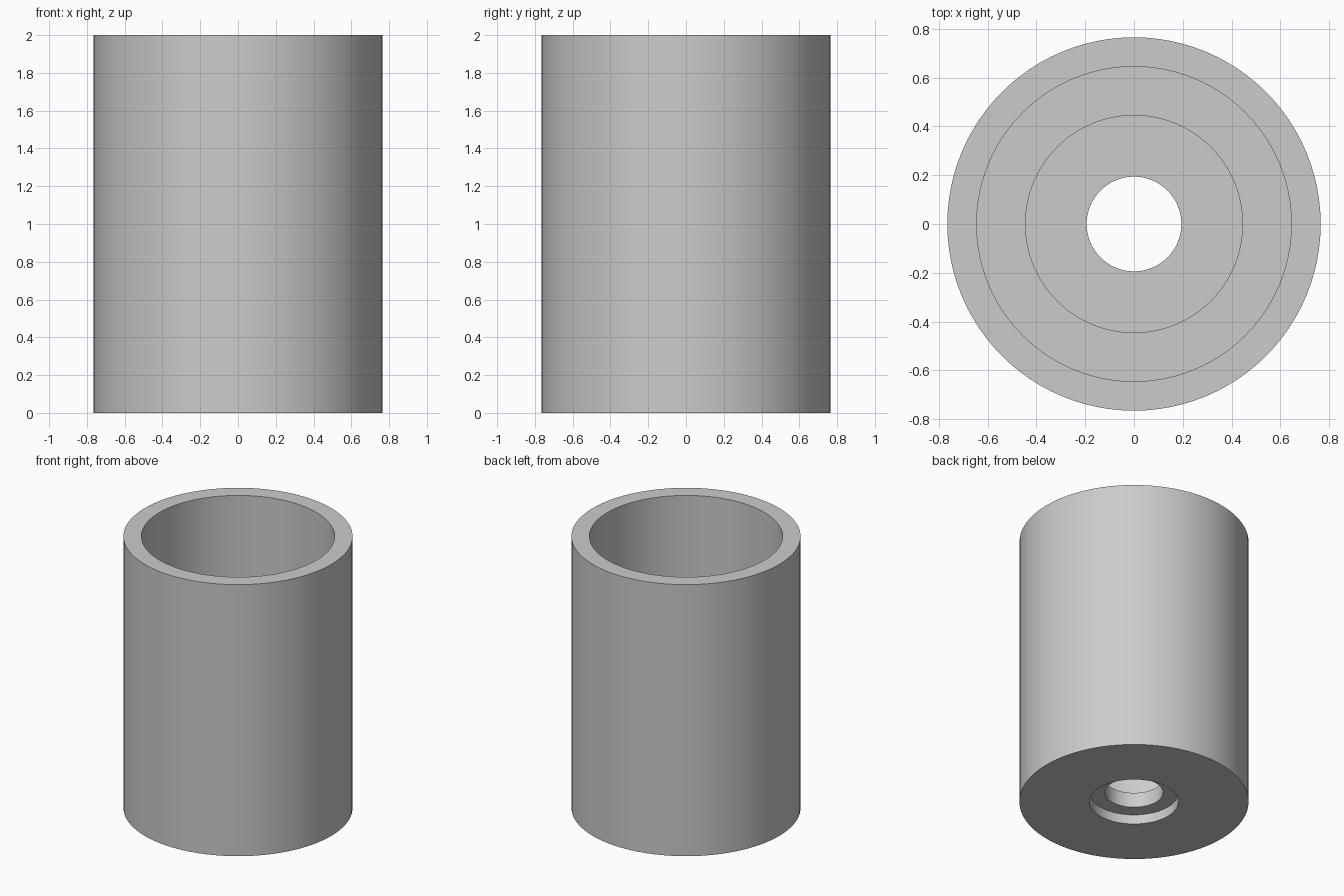
import bpy, bmesh, math

cube = bpy.data.objects.get("Cube")
if cube:
    bpy.data.objects.remove(cube, do_unlink=True)

# Single plain grey finish
grey = bpy.data.materials.new("plain grey")
grey.use_nodes = True
colour = (0.6, 0.6, 0.6, 1)
grey.diffuse_color = colour
grey.node_tree.nodes["Principled BSDF"].inputs["Base Color"].default_value = colour

OUTER, BORE, LOWER_BORE, RECESS, HOLE = 0.765, 0.645, 0.445, 0.297, 0.194
HEIGHT, SHOULDER, FLOOR, RECESS_TOP = 2.0, 0.5, 0.18, 0.07

# Closed wall section as (radius, height), from the base up the outside and down the stepped bore
section = [
    (RECESS, 0), (OUTER, 0), (OUTER, HEIGHT), (BORE, HEIGHT),
    (BORE, SHOULDER), (LOWER_BORE, SHOULDER), (LOWER_BORE, FLOOR),
    (HOLE, FLOOR), (HOLE, RECESS_TOP), (RECESS, RECESS_TOP),
]


def lathe(name, points, steps=96):
    """Revolve a closed section around the z axis."""
    bm = bmesh.new()
    verts = [bm.verts.new((r, 0, z)) for r, z in points]
    edges = [bm.edges.new((v, verts[(i + 1) % len(verts)])) for i, v in enumerate(verts)]
    bmesh.ops.spin(bm, geom=verts + edges, cent=(0, 0, 0), axis=(0, 0, 1),
                   angle=math.tau, steps=steps)
    bmesh.ops.remove_doubles(bm, verts=bm.verts, dist=0.0001)
    bmesh.ops.recalc_face_normals(bm, faces=bm.faces)
    mesh = bpy.data.meshes.new(name)
    bm.to_mesh(mesh)
    bm.free()
    obj = bpy.data.objects.new(name, mesh)
    bpy.context.collection.objects.link(obj)
    return obj


# Hollow cylindrical body with stepped bore and recessed base hole
body = lathe("stepped_sleeve", section)
body.data.materials.append(grey)
bpy.ops.object.select_all(action="DESELECT")
body.select_set(True)
bpy.context.view_layer.objects.active = body
bpy.ops.object.shade_smooth_by_angle(angle=math.radians(30))
